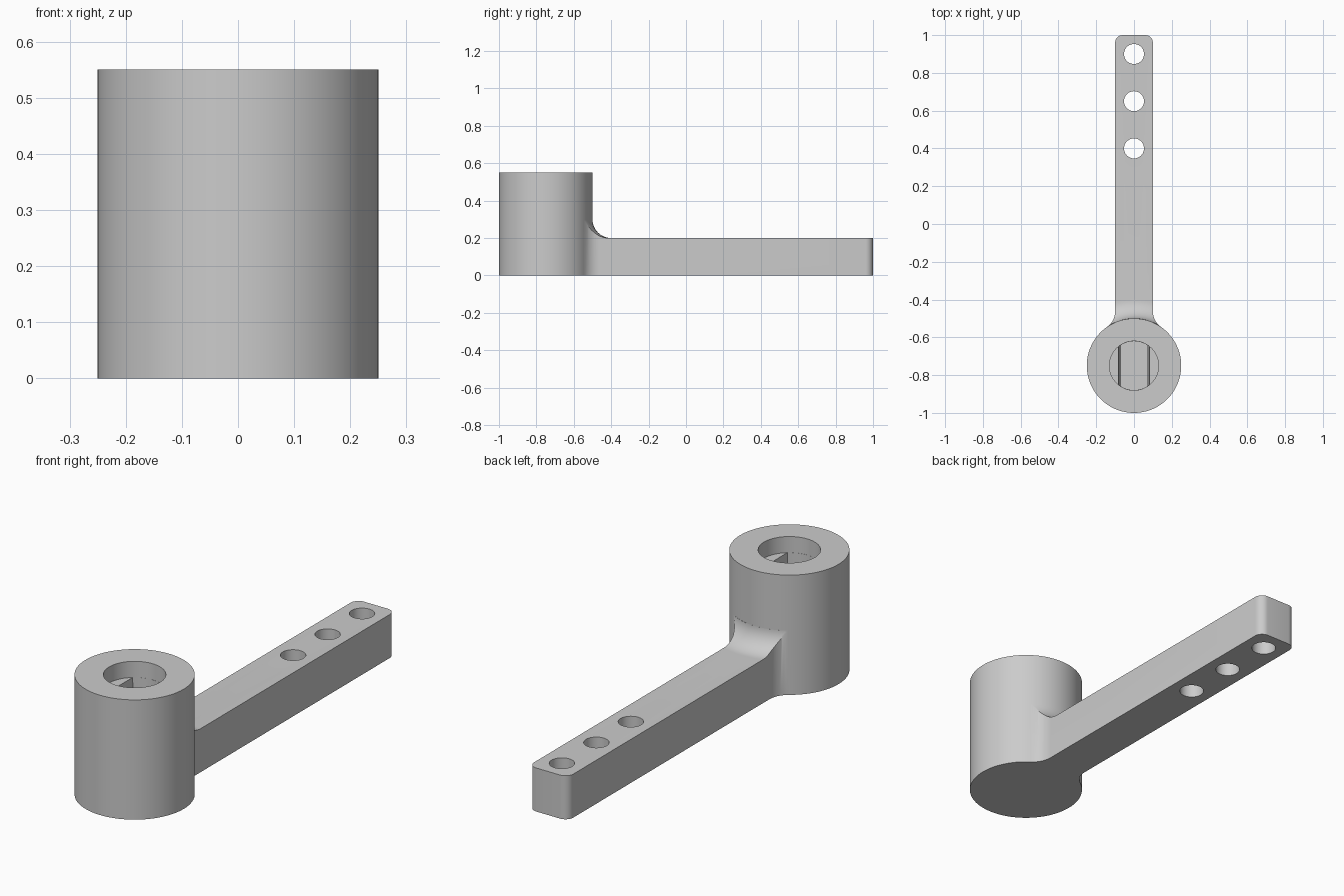
import bpy
import bmesh
from math import sin, cos, asin, atan2, pi, sqrt, radians

cube = bpy.data.objects.get("Cube")
if cube:
    bpy.data.objects.remove(cube, do_unlink=True)

HUB_Y, HUB_R, HUB_H = -0.75, 0.25, 0.55
ARM_W, ARM_H, FILLET = 0.1, 0.2, 0.1
BORE_R, LEDGE_Z, FLOOR_Z = 0.13, 0.476, 0.1

grey = bpy.data.materials.new("plain grey")
grey.use_nodes = True
grey.diffuse_color = (0.6, 0.6, 0.6, 1)
grey.node_tree.nodes["Principled BSDF"].inputs["Base Color"].default_value = grey.diffuse_color


def arc(cx, cy, r, start, end, n):
    steps = [start + (end - start) * i / n for i in range(n + 1)]
    return [(cx + r * cos(t), cy + r * sin(t)) for t in steps]


def circle(y, r, n):
    return arc(0, y, r, 0, 2 * pi, n)[:-1]


def finish(name, bm):
    bmesh.ops.recalc_face_normals(bm, faces=bm.faces)
    mesh = bpy.data.meshes.new(name)
    bm.to_mesh(mesh)
    bm.free()
    mesh.materials.append(grey)
    ob = bpy.data.objects.new(name, mesh)
    bpy.context.collection.objects.link(ob)
    return ob


def prism(name, low, z0, z1, high=None):
    """Loft between two outlines with equal point counts."""
    bm = bmesh.new()
    a = [bm.verts.new((x, y, z0)) for x, y in low]
    b = [bm.verts.new((x, y, z1)) for x, y in (high or low)]
    bm.faces.new(a)
    bm.faces.new(b)
    for i in range(len(a)):
        j = (i + 1) % len(a)
        bm.faces.new((a[i], a[j], b[j], b[i]))
    return finish(name, bm)


def revolve(name, profile, n):
    """Turn a closed (radius, height) profile around the hub axis."""
    bm = bmesh.new()
    rings = [[bm.verts.new((r * cos(2 * pi * k / n), HUB_Y + r * sin(2 * pi * k / n), z))
              for r, z in profile] for k in range(n)]
    for k in range(n):
        p, q = rings[k], rings[(k + 1) % n]
        for i in range(len(p)):
            j = (i + 1) % len(p)
            bm.faces.new((p[i], p[j], q[j], q[i]))
    return finish(name, bm)


def combine(target, tool, operation):
    mod = target.modifiers.new(operation.lower(), 'BOOLEAN')
    mod.operation = operation
    mod.solver = 'EXACT'
    mod.object = tool
    bpy.context.view_layer.objects.active = target
    bpy.ops.object.modifier_apply(modifier=mod.name)
    bpy.data.objects.remove(tool, do_unlink=True)


def double_flat(half_width, r):
    """Circle with two flats at x = +-half_width."""
    a = asin(half_width / r)
    return (arc(0, HUB_Y, r, pi / 2 - a, pi / 2 + a, 16)
            + arc(0, HUB_Y, r, 1.5 * pi - a, 1.5 * pi + a, 16))


# Arm outline: rounded tip, flared root blending into the hub
cx = ARM_W + FILLET
dy = sqrt((HUB_R + FILLET) ** 2 - cx ** 2)
tip = 0.04
half = [(ARM_W, HUB_Y), (cx * 0.68, HUB_Y + dy * 0.68)]
half += arc(cx, HUB_Y + dy, FILLET, atan2(-dy, -cx), -pi, 10)
half += arc(ARM_W - tip, 1 - tip, tip, 0, pi / 2, 8)
outline = half + [(-x, y) for x, y in reversed(half)]
arm = prism("arm", outline, 0, 0.295)

# Trim the arm top to its height, leaving a curved fillet around the hub
corner = HUB_R + FILLET
trim = arc(corner, ARM_H + FILLET, FILLET, pi, 1.5 * pi, 12)
trim += [(2.2, ARM_H), (2.2, 0.4), (HUB_R, 0.4)]
combine(arm, revolve("fillet_cutter", trim, 128), 'DIFFERENCE')

# Mounting holes
for y in (0.4, 0.65, 0.9):
    combine(arm, prism("hole_cutter", circle(y, 0.053, 40), -0.1, 0.4), 'DIFFERENCE')

# Hub joined to the arm
lever = prism("hub_and_arm", circle(HUB_Y, HUB_R, 96), 0, HUB_H)
combine(lever, arm, 'UNION')

# Round bore, then a tapered blind socket with two flats
combine(lever, prism("bore_cutter", circle(HUB_Y, BORE_R, 64), LEDGE_Z, 0.7), 'DIFFERENCE')
socket = prism("socket_cutter", double_flat(0.068, 0.1295), FLOOR_Z, LEDGE_Z + 0.02,
               double_flat(0.082, 0.1295))
combine(lever, socket, 'DIFFERENCE')

bpy.ops.object.select_all(action='DESELECT')
lever.select_set(True)
bpy.context.view_layer.objects.active = lever
bpy.ops.object.shade_smooth_by_angle(angle=radians(30))
